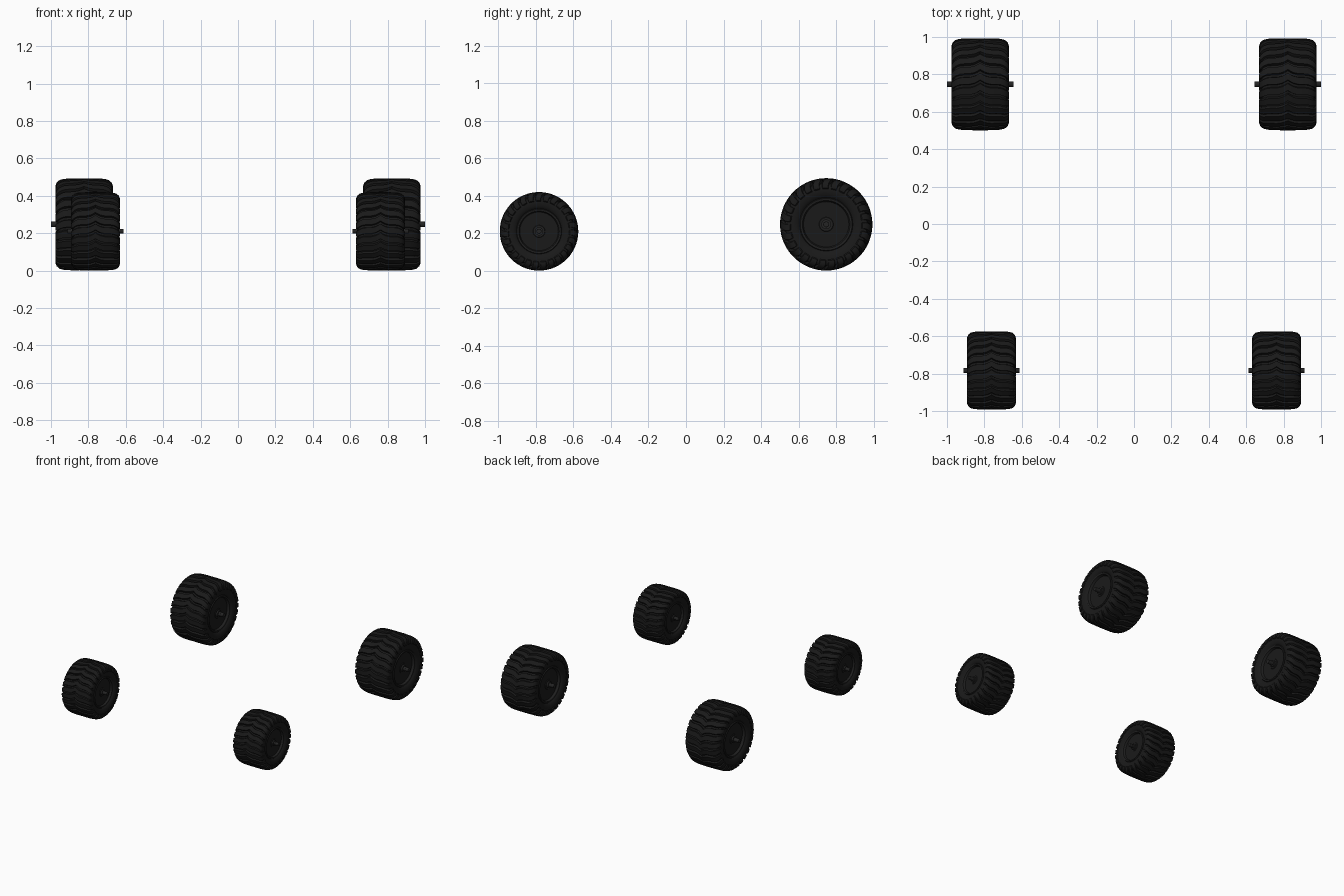
import bpy, bmesh, math
from mathutils import Matrix

if "Cube" in bpy.data.objects:
    bpy.data.objects.remove(bpy.data.objects["Cube"])

def material(name, v):
    m = bpy.data.materials.new(name)
    m.diffuse_color = (v, v, v, 1)
    m.use_nodes = True
    m.node_tree.nodes["Principled BSDF"].inputs["Base Color"].default_value = m.diffuse_color
    return m

RUBBER = material("black rubber", 0.010)
RIM = material("dark rim", 0.014)
STEEL = material("dark axle steel", 0.018)
N_LUGS = 27

def polar(x, r, a):
    return (x, r * math.cos(a), r * math.sin(a))

def lathe(bm, half, seg, closed=False):
    """Spin a half profile (x, r), running from outside to x = 0, mirrored, about X."""
    prof = half + [(-x, r) for x, r in reversed(half) if x > 1e-6]
    rings = [[bm.verts.new(polar(x, r, 2 * math.pi * i / seg)) for i in range(seg)] for x, r in prof]
    pairs = list(zip(rings, rings[1:]))
    if closed:
        pairs.append((rings[-1], rings[0]))
    for a, b in pairs:
        for i in range(seg):
            j = (i + 1) % seg
            bm.faces.new((a[i], a[j], b[j], b[i]))
    if not closed:
        bm.faces.new(rings[0])
        bm.faces.new(rings[-1])

def finish(bm, name, mat):
    bmesh.ops.recalc_face_normals(bm, faces=bm.faces)
    me = bpy.data.meshes.new(name)
    bm.to_mesh(me)
    bm.free()
    me.materials.append(mat)
    return me

# tyre carcass
bm = bmesh.new()
lathe(bm, [(.118, .134), (.132, .142), (.142, .158), (.147, .180), (.147, .200),
           (.140, .217), (.120, .227), (.06, .230), (0, .231)], 72)
tyre = finish(bm, "tyre", RUBBER)

# tread: wavy chevron lugs wrapping over both shoulders
bm = bmesh.new()
side = [(.145, .186), (.152, .194), (.153, .208), (.147, .224), (.132, .237),
        (.110, .243), (.085, .245), (.058, .246), (.030, .246), (.012, .246)]
path = side + [(0, .246)] + [(-x, r) for x, r in reversed(side)]

def sweep(x):
    t = abs(x) / .153
    return .20 * t + .035 * math.sin(t * 2 * math.pi)

for k in range(N_LUGS):
    base = 2 * math.pi * k / N_LUGS
    prev = None
    for x, r in path:
        a = base + sweep(x)
        wt, wb = .075, .098
        xb = math.copysign(min(abs(x), .138), x)
        rb = r - .022 if abs(x) < .14 else r - .008
        ring = [bm.verts.new(p) for p in (polar(xb, rb, a - wb), polar(x, r, a - wt),
                                          polar(x, r, a + wt), polar(xb, rb, a + wb))]
        if prev:
            for i in range(4):
                j = (i + 1) % 4
                bm.faces.new((prev[i], prev[j], ring[j], ring[i]))
        else:
            bm.faces.new(ring)
        prev = ring
    bm.faces.new(prev)
tread = finish(bm, "tread", RUBBER)

# dished rim, the same on both sides
bm = bmesh.new()
lathe(bm, [(.122, .020), (.122, .036), (.112, .042), (.104, .046), (.104, .078),
           (.110, .084), (.110, .092), (.094, .100), (.094, .112), (.122, .122),
           (.136, .127), (.138, .138), (.128, .144), (.110, .140), (0, .140)], 56)
rim = finish(bm, "rim", RIM)

# through axle with collars and wheel bolts
bm = bmesh.new()
lathe(bm, [(.1775, .015), (.150, .015), (.150, .016), (.134, .016), (.134, .026),
           (.118, .026), (0, .026)], 24)
for s in (-1, 1):
    for k in range(8):
        p = polar(s * .106, .062, 2 * math.pi * k / 8)
        bmesh.ops.create_cone(bm, cap_ends=True, segments=6, radius1=.006, radius2=.006, depth=.014,
                              matrix=Matrix.Translation(p) @ Matrix.Rotation(math.pi / 2, 4, 'Y'))
axle = finish(bm, "axle", STEEL)

def wheel(label, x, y, scale):
    for me in (tyre, tread, rim, axle):
        ob = bpy.data.objects.new(f"{label}_{me.name}", me)
        bpy.context.collection.objects.link(ob)
        ob.location = (x, y, .247 * scale)
        ob.scale = (scale,) * 3

for s, lr in ((-1, "left"), (1, "right")):
    wheel("rear_" + lr, s * .8225, .747, 1)
    wheel("front_" + lr, s * .762, -.783, .85)

# smooth shading with sharp edges kept
for me in (tyre, tread, rim, axle):
    ob = next(o for o in bpy.data.objects if o.data == me)
    bpy.ops.object.select_all(action='DESELECT')
    ob.select_set(True)
    bpy.context.view_layer.objects.active = ob
    bpy.ops.object.shade_smooth_by_angle(angle=math.radians(32))
